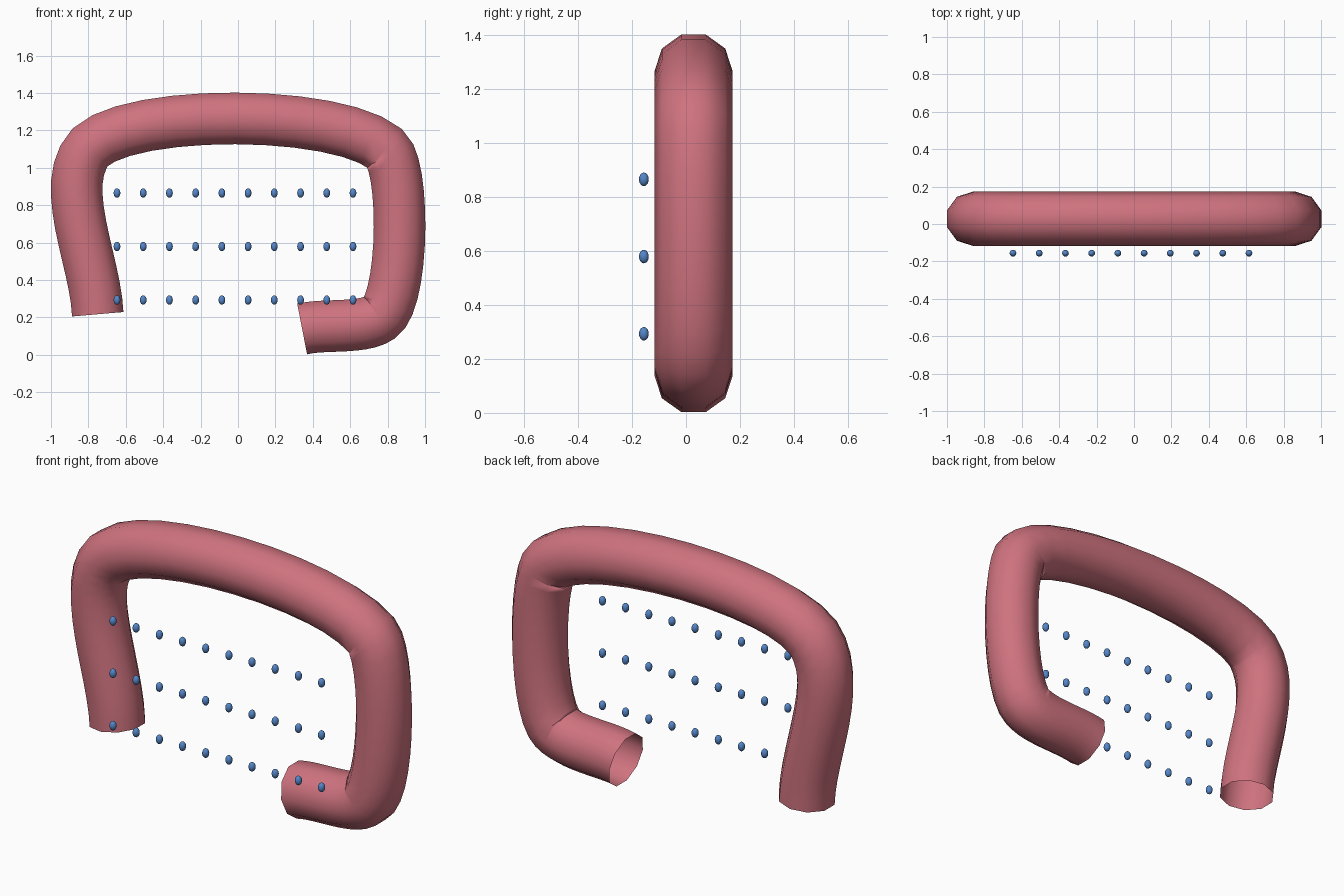
import bpy, bmesh, math
from mathutils import Vector
from mathutils.geometry import interpolate_bezier

if "Cube" in bpy.data.objects:
    bpy.data.objects.remove(bpy.data.objects["Cube"])


def material(name, color):
    m = bpy.data.materials.new(name)
    m.diffuse_color = color
    m.use_nodes = True
    m.node_tree.nodes["Principled BSDF"].inputs["Base Color"].default_value = m.diffuse_color
    return m


def finish(name, bm, mat):
    for f in bm.faces:
        f.smooth = True
    mesh = bpy.data.meshes.new(name)
    bm.to_mesh(mesh)
    bm.free()
    mesh.materials.append(mat)
    ob = bpy.data.objects.new(name, mesh)
    bpy.context.collection.objects.link(ob)
    return ob


pink = material("pink", (0.62, 0.17, 0.21, 1))
blue = material("blue", (0.09, 0.24, 0.58, 1))

# Bent tube: centre line as bezier pieces (knot, handle, handle, knot) in x, z
PIECES = [
    [(-0.75, 0.217), (-0.76, 0.50), (-0.97, 0.91), (-0.79, 1.11)],
    [(-0.79, 1.11), (-0.57, 1.317), (0.53, 1.317), (0.79, 1.10)],
    [(0.79, 1.10), (0.89, 1.01), (0.89, 0.37), (0.78, 0.22)],
    [(0.78, 0.22), (0.71, 0.13), (0.47, 0.17), (0.343, 0.138)],
]
RADIUS, SIDES, TUBE_Y = 0.145, 10, 0.028
path = []
for piece in PIECES:
    pts = interpolate_bezier(*[Vector((x, 0, z)) for x, z in piece], 13)
    path += pts if not path else pts[1:]

bm = bmesh.new()
rings = []
for i, p in enumerate(path):
    t = (path[min(i + 1, len(path) - 1)] - path[max(i - 1, 0)]).normalized()
    out = Vector((-t.z, 0, t.x))
    ring = []
    for k in range(SIDES):
        a = 2 * math.pi * k / SIDES
        offset = Vector((0, math.cos(a), 0)) + out * math.sin(a)
        ring.append(bm.verts.new(p + Vector((0, TUBE_Y, 0)) + offset * RADIUS))
    rings.append(ring)
for a, b in zip(rings, rings[1:]):
    for k in range(SIDES):
        n = (k + 1) % SIDES
        bm.faces.new((a[k], a[n], b[n], b[k]))
bmesh.ops.recalc_face_normals(bm, faces=bm.faces)
finish("bent_tube", bm, pink)

# Three rows of small beads in front of the tube
first = None
for row in range(3):
    for col in range(10):
        name = f"bead_{row}_{col}"
        if first is None:
            bm = bmesh.new()
            bmesh.ops.create_uvsphere(bm, u_segments=16, v_segments=10, radius=1)
            bmesh.ops.scale(bm, vec=(0.018, 0.018, 0.025), verts=bm.verts)
            first = bead = finish(name, bm, blue)
        else:
            bead = bpy.data.objects.new(name, first.data)
            bpy.context.collection.objects.link(bead)
        bead.location = (-0.647 + col * 0.1402, -0.156, 0.293 + row * 0.286)
